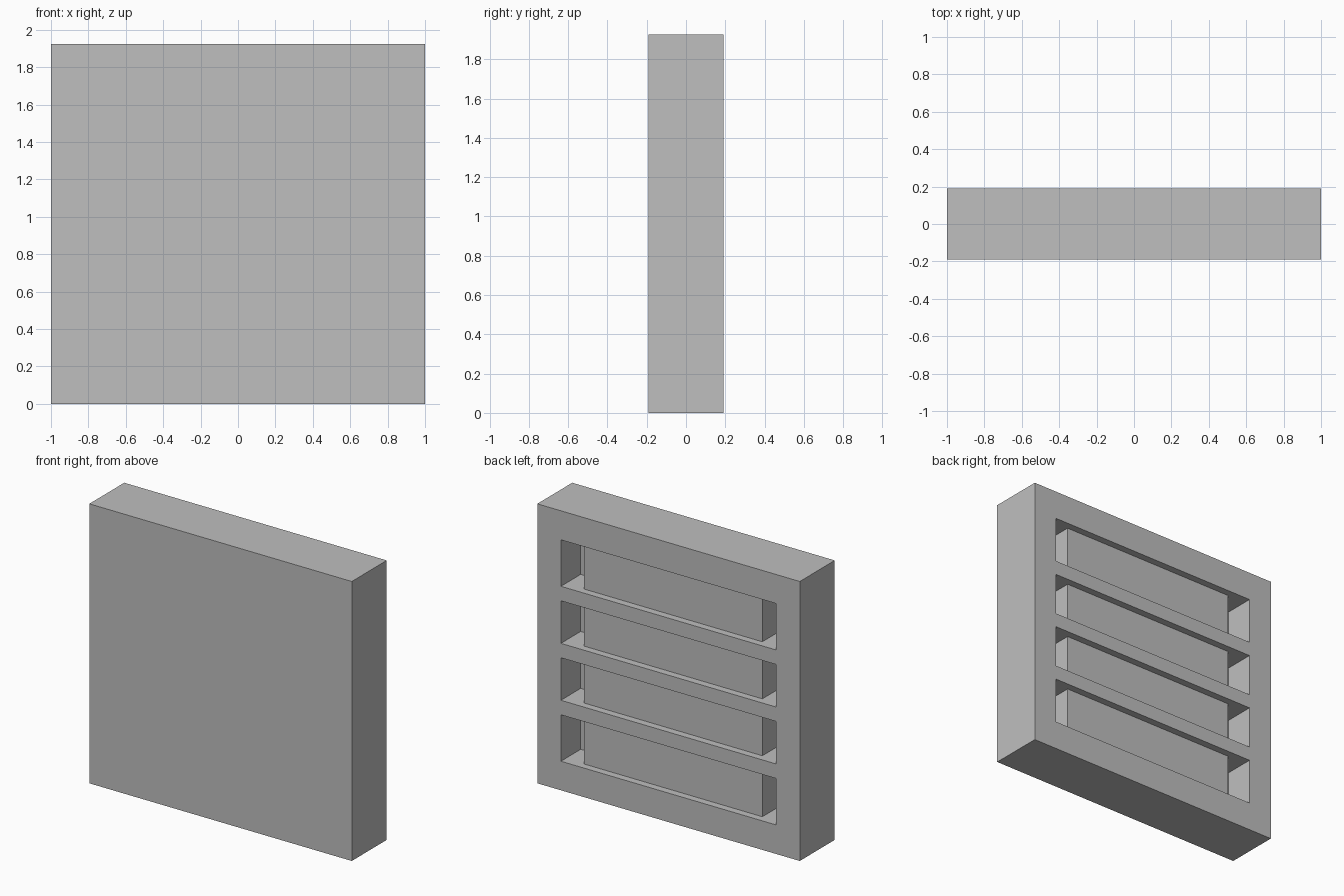
import bpy
import bmesh
from mathutils import Matrix, Vector

if "Cube" in bpy.data.objects:
    bpy.data.objects.remove(bpy.data.objects["Cube"], do_unlink=True)

WIDTH, DEPTH, HEIGHT = 2.0, 0.38, 1.925
BACK = DEPTH / 2
SLOT_HALF = 0.82       # half width of each slot
SLOT_DEPTH = 0.215
BLOCK_HALF = 0.68      # half width of the block inside each slot
BLOCK_RECESS = 0.05
SINK = 0.01            # how far blocks bed into the casing
SLOTS = [(0.2, 0.52), (0.62, 0.913), (1.012, 1.305), (1.405, 1.725)]

grey = bpy.data.materials.new("plain_grey")
grey.use_nodes = True
COLOUR = (0.52, 0.52, 0.52, 1)
grey.diffuse_color = COLOUR
grey.node_tree.nodes["Principled BSDF"].inputs["Base Color"].default_value = COLOUR


def boxes(name, bounds):
    """One object holding a box for each (low corner, high corner) pair."""
    bm = bmesh.new()
    for low, high in bounds:
        low, high = Vector(low), Vector(high)
        place = Matrix.Translation((low + high) / 2) @ Matrix.Diagonal((*(high - low), 1))
        bmesh.ops.create_cube(bm, size=1, matrix=place)
    mesh = bpy.data.meshes.new(name)
    bm.to_mesh(mesh)
    bm.free()
    mesh.materials.append(grey)
    obj = bpy.data.objects.new(name, mesh)
    bpy.context.collection.objects.link(obj)
    return obj


# Solid casing
casing = boxes("casing", [((-WIDTH / 2, -BACK, 0), (WIDTH / 2, BACK, HEIGHT))])

# Four slots cut into the back, leaving slats between them
floor_y = BACK - SLOT_DEPTH
cutter = boxes("slot_cutter", [((-SLOT_HALF, floor_y, low), (SLOT_HALF, BACK + 0.1, high))
                               for low, high in SLOTS])
cutter.hide_render = True
cut = casing.modifiers.new("slots", 'BOOLEAN')
cut.operation = 'DIFFERENCE'
cut.solver = 'EXACT'
cut.object = cutter
bpy.context.view_layer.objects.active = casing
bpy.ops.object.modifier_apply(modifier=cut.name)
bpy.data.objects.remove(cutter, do_unlink=True)

# A block inside each slot, set just below the back face
for number, (low, high) in enumerate(SLOTS, 1):
    boxes(f"slot_block_{number}", [((-BLOCK_HALF, floor_y - SINK, low - SINK),
                                    (BLOCK_HALF, BACK - BLOCK_RECESS, high + SINK))])
